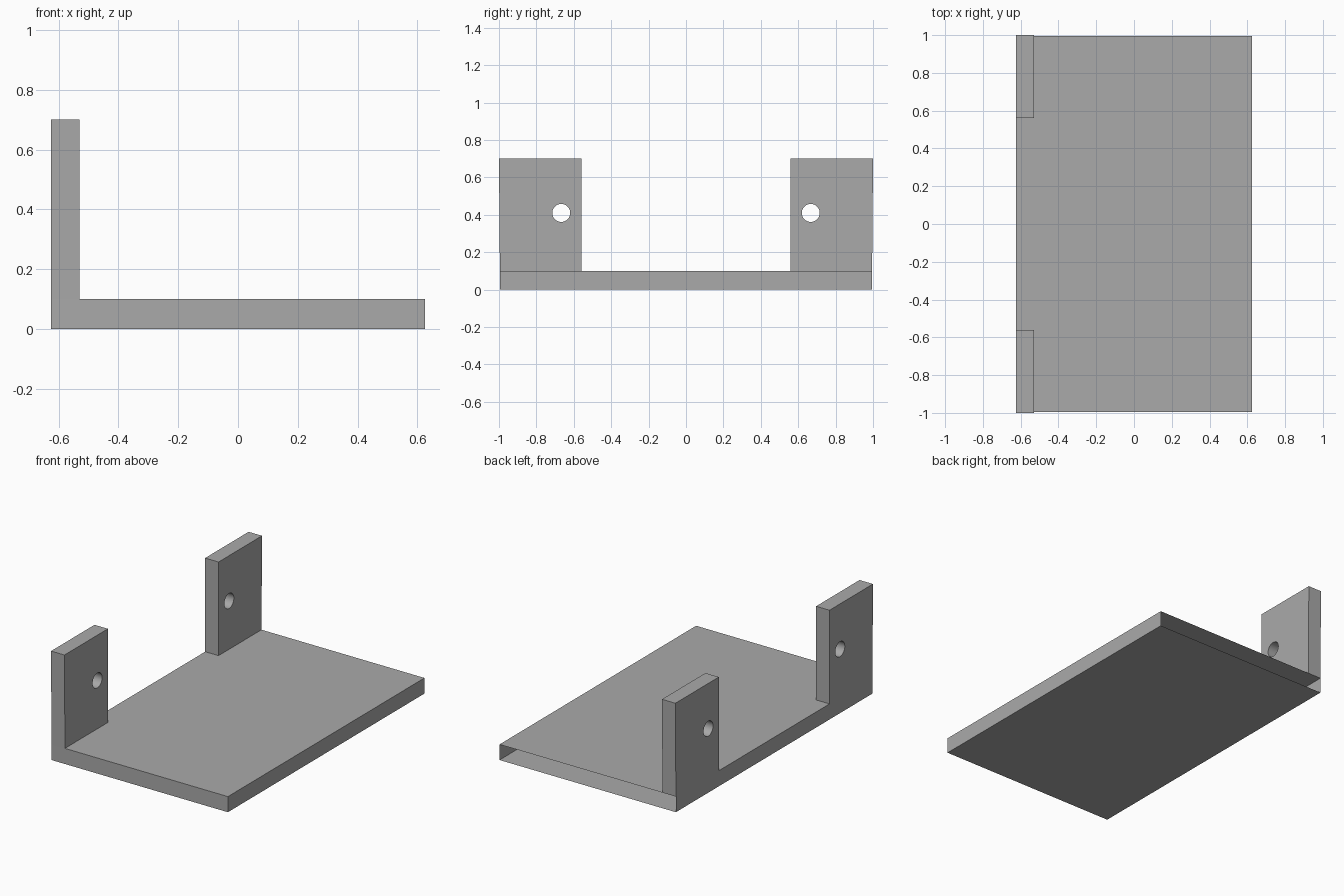
import bpy
import bmesh
import math

cube = bpy.data.objects.get("Cube")
if cube:
    bpy.data.objects.remove(cube, do_unlink=True)

# Main sizes
XS = (-0.625, -0.53, 0.625)
YS = (-0.995, -0.56, 0.56, 0.995)
PLATE_TOP, POST_TOP = 0.1, 0.7
HOLE_Y, HOLE_Z, HOLE_R = 0.667, 0.41, 0.048

grey = bpy.data.materials.new("plain grey")
grey.use_nodes = True
colour = (0.4, 0.4, 0.4, 1)
grey.diffuse_color = colour
grey.node_tree.nodes["Principled BSDF"].inputs["Base Color"].default_value = colour


def extrude_up(bm, faces, height):
    """Raise a face region and return its new top faces."""
    geom = bmesh.ops.extrude_face_region(bm, geom=faces)["geom"]
    verts = [g for g in geom if isinstance(g, bmesh.types.BMVert)]
    bmesh.ops.translate(bm, verts=verts, vec=(0, 0, height))
    return [g for g in geom if isinstance(g, bmesh.types.BMFace)]


# Base plate, with an upright tab raised from each corner cell of one long side
bm = bmesh.new()
grid = [[bm.verts.new((x, y, 0)) for y in YS] for x in XS]
cells = [bm.faces.new((grid[i][j], grid[i + 1][j], grid[i + 1][j + 1], grid[i][j + 1]))
         for i in range(2) for j in range(3)]
tops = extrude_up(bm, cells, PLATE_TOP)
tabs = []
for face in tops:
    c = face.calc_center_median()
    if c.x < XS[1] and abs(c.y) > YS[2]:
        tabs.append(face)
for face in tabs:
    extrude_up(bm, [face], POST_TOP - PLATE_TOP)
# Tabs lean outward very slightly at their outer ends
for v in bm.verts:
    if abs(v.co.y) > 0.9 and v.co.z > 0.5:
        v.co.y = math.copysign(1.0, v.co.y)
bmesh.ops.recalc_face_normals(bm, faces=bm.faces)
mesh = bpy.data.meshes.new("bracket_plate")
bm.to_mesh(mesh)
bm.free()
mesh.materials.append(grey)
plate = bpy.data.objects.new("bracket_plate", mesh)
bpy.context.collection.objects.link(plate)

# Screw holes through both tabs
for side, name in ((-1, "front_hole_cutter"), (1, "back_hole_cutter")):
    bpy.ops.mesh.primitive_cylinder_add(
        vertices=32, radius=HOLE_R, depth=0.4,
        location=(XS[0], side * HOLE_Y, HOLE_Z), rotation=(0, math.pi / 2, 0))
    cutter = bpy.context.object
    cutter.name = name
    cutter.data.materials.append(grey)
    cutter.hide_render = True
    cut = plate.modifiers.new(name, "BOOLEAN")
    cut.operation = "DIFFERENCE"
    cut.solver = "EXACT"
    cut.object = cutter
    bpy.context.view_layer.objects.active = plate
    bpy.ops.object.modifier_apply(modifier=cut.name)
    bpy.data.objects.remove(cutter, do_unlink=True)

# The hollow plate is open along its back edge
bm = bmesh.new()
bm.from_mesh(plate.data)
bm.normal_update()
ends = [f for f in bm.faces
        if f.normal.y > 0.9 and f.calc_center_median().z < PLATE_TOP]
bmesh.ops.delete(bm, geom=ends, context="FACES")
bm.to_mesh(plate.data)
bm.free()

# Smooth hole walls, crisp edges elsewhere
bpy.ops.object.select_all(action="DESELECT")
plate.select_set(True)
bpy.context.view_layer.objects.active = plate
bpy.ops.object.shade_smooth_by_angle(angle=math.radians(30))
